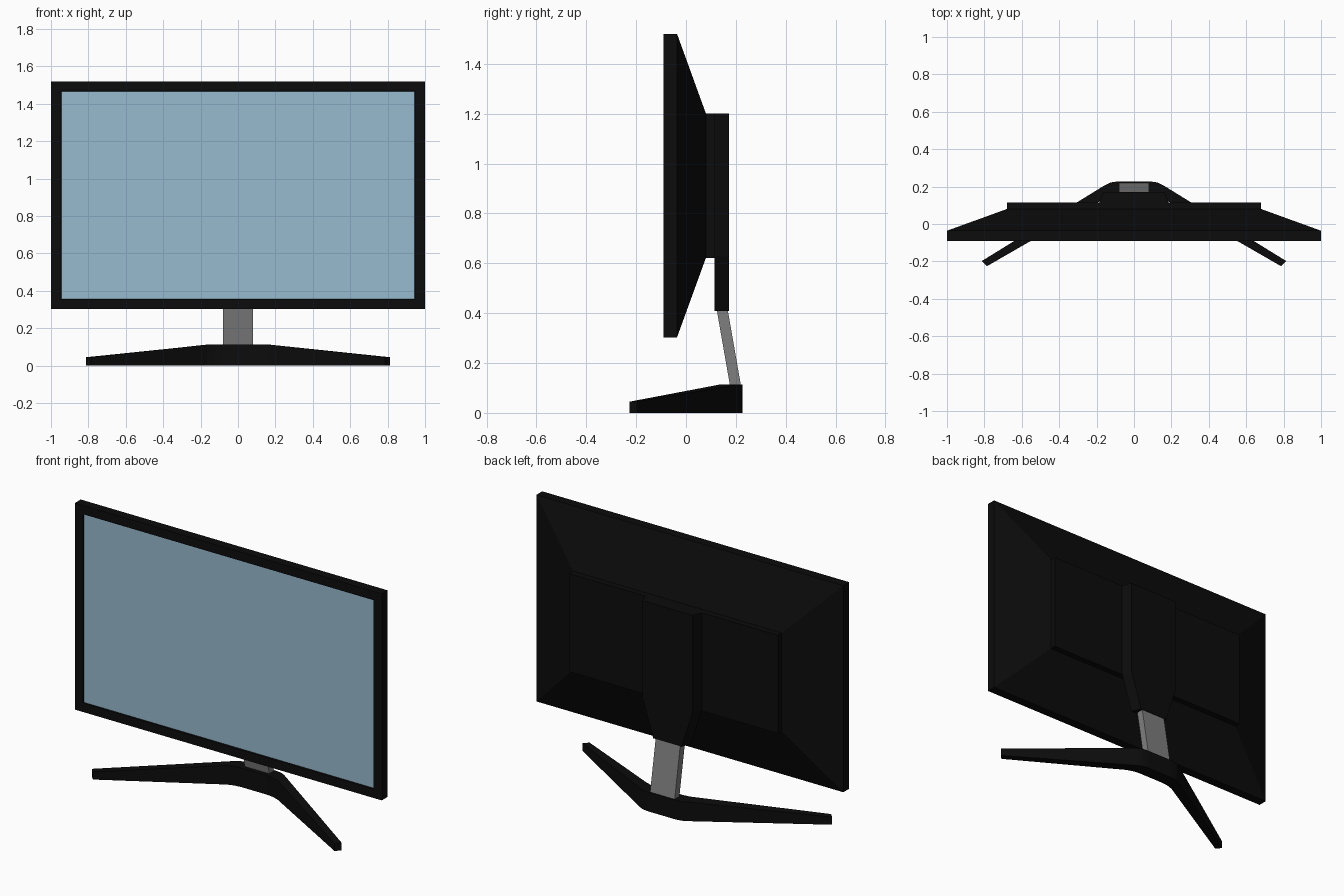
import bpy, bmesh

if "Cube" in bpy.data.objects:
    bpy.data.objects.remove(bpy.data.objects["Cube"])


def material(name, rgb):
    m = bpy.data.materials.new(name)
    m.diffuse_color = (*rgb, 1)
    m.use_nodes = True
    m.node_tree.nodes["Principled BSDF"].inputs["Base Color"].default_value = m.diffuse_color
    return m


BLACK = material("black plastic", (0.0035, 0.0035, 0.0035))
GREY = material("neck grey", (0.21, 0.21, 0.21))
BLUE = material("screen blue", (0.31, 0.50, 0.62))


def loft(name, rings, mats):
    """Join equal-length point rings with quads and cap both ends."""
    bm = bmesh.new()
    vr = [[bm.verts.new(p) for p in r] for r in rings]
    n = len(vr[0])
    for a, b in zip(vr, vr[1:]):
        for i in range(n):
            j = (i + 1) % n
            bm.faces.new((a[i], a[j], b[j], b[i]))
    bm.faces.new(vr[0])
    bm.faces.new(vr[-1])
    bmesh.ops.recalc_face_normals(bm, faces=bm.faces)
    mesh = bpy.data.meshes.new(name)
    bm.to_mesh(mesh)
    bm.free()
    for m in mats:
        mesh.materials.append(m)
    ob = bpy.data.objects.new(name, mesh)
    bpy.context.collection.objects.link(ob)
    return ob


def rect(hx, z0, z1, y):
    return [(-hx, y, z0), (hx, y, z0), (hx, y, z1), (-hx, y, z1)]


# Panel housing: recessed screen, bezel, slab edge, tapered back, raised box
housing = loft("monitor_housing", [
    rect(0.945, 0.357, 1.466, -0.082),
    rect(0.947, 0.355, 1.468, -0.09),
    rect(1.0, 0.303, 1.52, -0.09),
    rect(1.0, 0.303, 1.52, -0.036),
    rect(0.68, 0.622, 1.2, 0.08),
    rect(0.68, 0.622, 1.2, 0.116)], [BLACK, BLUE])
for f in housing.data.polygons:
    if f.normal.y < -0.9 and f.center.y > -0.085:
        f.material_index = 1


# Rear spine: chamfered sides, narrowing at the bottom
def spine(inset, y):
    half = [(0.115, 0.408), (0.185, 0.63), (0.185, 1.2)]
    right = [(x - inset, y, z) for x, z in half]
    return right + [(-x, y, z) for x, y, z in reversed(right)]


loft("rear_spine", [spine(0, 0.075 + 0.04), spine(0.022, 0.172)], [BLACK])


# Slanted neck between spine and base
def neck(y0, y1, z):
    return [(-0.08, y0, z), (0.08, y0, z), (0.08, y1, z), (-0.08, y1, z)]


loft("neck", [neck(0.178, 0.222, 0.10), neck(0.123, 0.167, 0.415)], [GREY])

# V-shaped stand base: (front x, front y, back x, back y, height), mirrored
half = [(0.787, -0.226, 0.814, -0.198, 0.045),
        (0.165, 0.132, 0.155, 0.208, 0.113),
        (0.125, 0.145, 0.125, 0.222, 0.113),
        (0.085, 0.15, 0.09, 0.227, 0.113)]
stations = half + [(-a, b, -c, d, h) for a, b, c, d, h in reversed(half)]
loft("stand_base", [[(a, b, 0), (c, d, 0), (c, d, h), (a, b, h)]
                    for a, b, c, d, h in stations], [BLACK])
